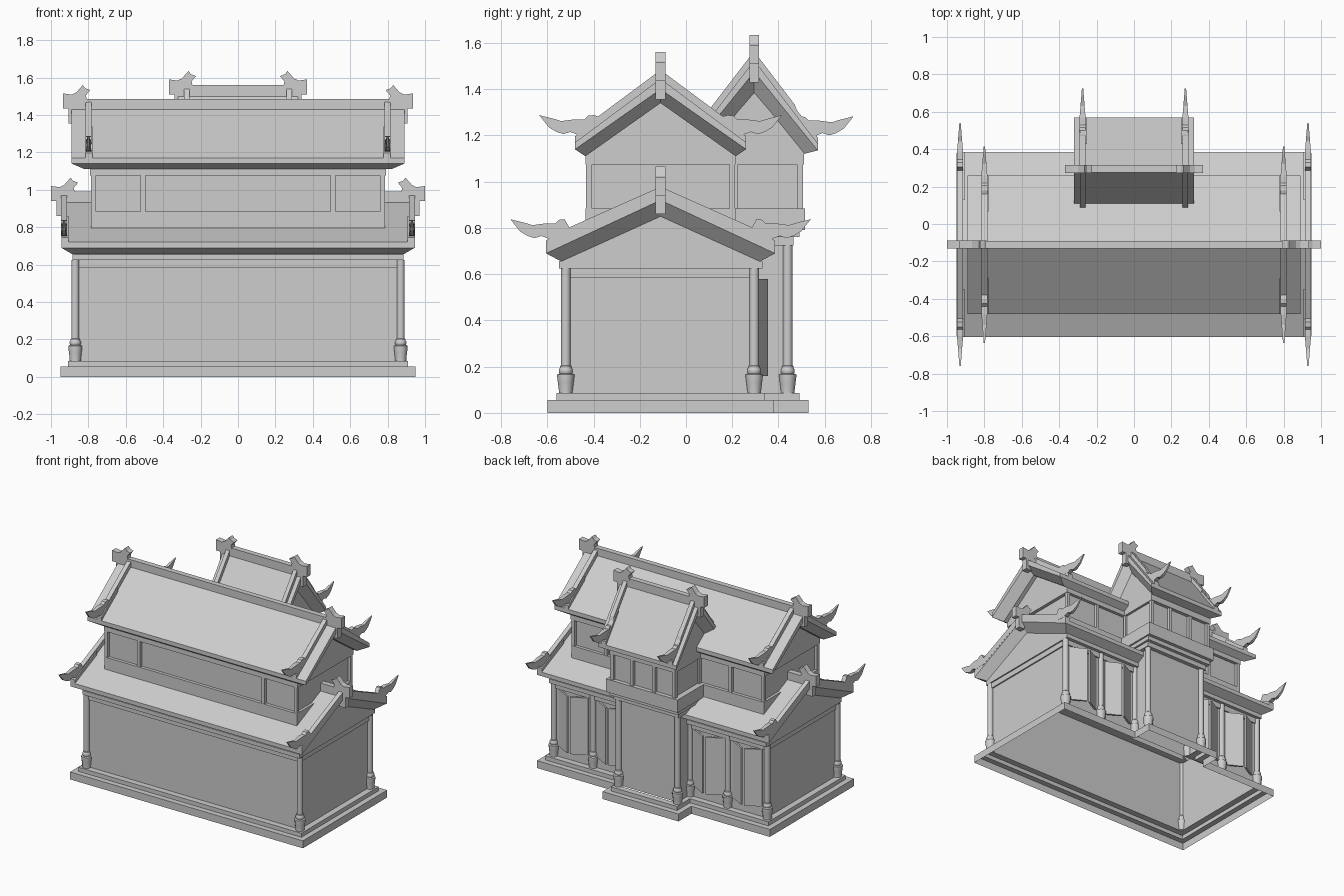
import bpy, bmesh, math

cube = bpy.data.objects.get("Cube")
if cube:
    bpy.data.objects.remove(cube, do_unlink=True)

stone = bpy.data.materials.new("plain_grey")
stone.use_nodes = True
GREY = (0.61, 0.61, 0.61, 1)
stone.diffuse_color = GREY
stone.node_tree.nodes["Principled BSDF"].inputs["Base Color"].default_value = GREY


def mesh(name, verts, faces):
    me = bpy.data.meshes.new(name)
    me.from_pydata(verts, [], faces)
    bm = bmesh.new()
    bm.from_mesh(me)
    bmesh.ops.recalc_face_normals(bm, faces=bm.faces)
    bm.to_mesh(me)
    bm.free()
    me.materials.append(stone)
    ob = bpy.data.objects.new(name, me)
    bpy.context.collection.objects.link(ob)
    return ob


def loft(name, loops, capped):
    """Join rings of points that all have the same length."""
    n = len(loops[0])
    verts = [p for loop in loops for p in loop]
    faces = [(k * n + i, k * n + (i + 1) % n, (k + 1) * n + (i + 1) % n, (k + 1) * n + i)
             for k in range(len(loops) - 1) for i in range(n)]
    if capped:
        faces += [tuple(range(n)), tuple(range(len(verts) - n, len(verts)))]
    return mesh(name, verts, faces)


def prism(name, outline, a, b, axis="x"):
    """Extrude an outline along x (points are y, z), y (x, z) or z (x, y)."""
    place = {"x": lambda p, t: (t, p[0], p[1]),
             "y": lambda p, t: (p[0], t, p[1]),
             "z": lambda p, t: (p[0], p[1], t)}[axis]
    return loft(name, [[place(p, t) for p in outline] for t in (a, b)], True)


def box(name, x0, x1, y0, y1, z0, z1):
    return prism(name, [(x0, y0), (x1, y0), (x1, y1), (x0, y1)], z0, z1, "z")


def walls(name, x, y0, y1, steps):
    """Upright shell, open above and below; steps are (inset, height)."""
    loft(name, [[(-x + o, y0 + o, z), (x - o, y0 + o, z), (x - o, y1 - o, z), (-x + o, y1 - o, z)]
                for o, z in steps], False)


def plinth(name, steps):
    """Stepped hollow base whose plan bulges out behind for the porch."""
    def plan(o):
        half = [(.95 - o, -.6 + o), (.95 - o, .38 - o), (.31 - o, .38 - o), (.31 - o, .53 - o)]
        return half + [(-x, y) for x, y in reversed(half)]
    loft(name, [[(x, y, z) for x, y in plan(o)] for o, z in steps], False)


def column(name, x, y, top):
    profile = [(.03, .085), (.03, .098), (.034, .13), (.037, .155), (.037, .166), (.027, .17),
               (.03, .178), (.03, .188), (.025, .195), (.025, .202), (.021, .206), (.021, top)]
    n = 12
    ob = loft(name, [[(x + r * math.cos(k * math.tau / n), y + r * math.sin(k * math.tau / n), z)
                      for k in range(n)] for r, z in profile], False)
    bpy.ops.object.select_all(action="DESELECT")
    ob.select_set(True)
    bpy.context.view_layer.objects.active = ob
    bpy.ops.object.shade_smooth_by_angle(angle=math.radians(35))


def posts(name, xs, y, z0, z1):
    for px in xs:
        box(name, px - .0125, px + .0125, y - .0125, y + .0125, z0, z1)


def roof(name, yc, levels, ridge_z):
    """Gabled slab with a tapering underside; levels are (x, half depth, apex, eave)."""
    verts = [(sx * x, yc + sy * h, za if sy == 0 else ze)
             for x, h, za, ze in levels for sx in (-1, 1) for sy in (-1, 0, 1)]
    loop = [0, 1, 2, 5, 4, 3]
    faces = [(0, 1, 4, 3), (1, 2, 5, 4), (12, 13, 16, 15), (13, 14, 17, 16)]
    for lv in (0, 6):
        for i in range(6):
            a, b = loop[i] + lv, loop[(i + 1) % 6] + lv
            faces.append((a, b, b + 6, a + 6))
    mesh(name, verts, faces)
    x, h, za, ze = levels[0]
    box(name + "_ridge", -x, x, yc - .02, yc + .02, za - .03, ridge_z)


def gable(name, x, yc, h, zb, ze, za):
    prism(name, [(yc - h, zb), (yc + h, zb), (yc + h, ze), (yc, za), (yc - h, ze)], -x, x)


def verge(name, x, yc, half, apex, eave, sides):
    """Raised strip down the roof slope ending in a pointed, upturned horn."""
    m = (apex - eave) / half
    pts = [(-half, apex - eave + .038), (-.1, m * .1 + .038), (-.08, .118), (-.055, .115),
           (-.04, .1), (0, .1), (.06, .092), (.085, .1), (.155, .118), (.113, .065),
           (.08, .045), (.05, .036), (.02, .045), (-.02, .03),
           (-.1, m * .1 - .015), (-half, apex - eave - .015)]
    step = [(-.52 * half, .52 * half * m + z) for z in (-.01, .026)] + [(0, .026), (0, -.01)]
    for s in sides:
        for sx in (-1, 1):
            loft(name, [[(sx * x + side * min(.016, .016 - .08 * o), yc + s * (half + o), eave + z)
                         for o, z in pts] for side in (-1, 1)], True)
            prism(name + "_step", [(yc + s * (half + o), eave + z) for o, z in step],
                  sx * (x - .023), sx * (x + .015))


def finials(name, x, yc, r):
    """Forked ornament at each ridge end."""
    pts = [(0, .03), (-.045, .024), (-.07, .035), (-.105, .075), (-.118, .058), (-.145, .048),
           (-.122, .02), (-.13, -.02), (-.08, -.03), (-.078, -.13), (-.03, -.13),
           (-.03, -.05), (0, -.05)]
    for s in (-1, 1):
        prism(name, [(s * (x + dx), r + dz) for dx, dz in pts], yc - .021, yc + .021, "y")


# Stepped plinth
plinth("plinth", [(0, 0), (0, .055), (.04, .055), (.04, .085), (.085, .085)])

# Lower storey
MID = -.11
walls("main_walls", .865, -.515, .295, [(0, .085), (0, .63)])
walls("main_lintel", .865, -.515, .295, [(0, .585), (-.01, .585), (-.01, .63)])
gable("main_gable", .885, MID, .44, .625, .655, .85)
for s in (-1, 1):
    for x, y in ((.87, -.52), (.87, .295), (.55, .295), (.24, .295)):
        column("main_column", s * x, y, .625)
    # Pairs of shutters standing ajar between the rear columns
    for centre in (.71, .395):
        for d in (-1, 1):
            hinge, tip = centre + d * .12, centre + d * .012
            prism("shutter", [(s * hinge, .297), (s * tip, .355),
                              (s * (tip - d * .005), .343), (s * (hinge - d * .005), .285)],
                  .16, .58, "z")

# Lower roof
roof("lower_roof", MID, [(.945, .495, .94, .72), (.945, .495, .92, .69),
                         (.885, .43, .85, .655)], .99)
verge("lower_verge", .93, MID, .495, .94, .72, (-1, 1))
finials("lower_finial", 1, MID, .99)

# Upper storey with recessed panels
box("upper_base", -.785, .785, -.435, .215, .76, .885)
box("upper_walls", -.765, .765, -.412, .192, .88, 1.09)
gable("upper_gable", .79, MID, .325, 1.075, 1.11, 1.34)
for y in (-.42, .2):
    posts("upper_post", (-.7725, -.508, .508, .7725), y, .88, 1.08)

# Upper roof
roof("upper_roof", MID, [(.89, .37, 1.445, 1.17), (.89, .37, 1.4, 1.14),
                         (.82, .325, 1.34, 1.11)], 1.485)
verge("upper_verge", .8, MID, .37, 1.445, 1.17, (-1, 1))
finials("upper_finial", .935, MID, 1.485)

# Rear porch tower
PORCH = .295
walls("porch_walls", .235, .25, .435, [(0, .085), (0, .75)])
for s in (-1, 1):
    column("porch_column", s * .24, .44, .74)
box("porch_ledge_bottom", -.265, .265, .2, .465, .725, .762)
box("porch_ledge_middle", -.28, .28, .2, .49, .76, .792)
box("porch_ledge", -.292, .292, .15, .515, .79, .885)
box("porch_upper_walls", -.25, .25, .1, .485, .88, 1.09)
posts("porch_post", (-.2525, -.09, .09, .2525), .4925, .88, 1.08)
posts("porch_inner_post", (-.2525, .2525), .212, .88, 1.08)
gable("porch_gable", .268, PORCH, .215, 1.075, 1.135, 1.385)
roof("porch_roof", PORCH, [(.32, .275, 1.525, 1.165), (.32, .275, 1.475, 1.135),
                           (.265, .215, 1.385, 1.12)], 1.56)
verge("porch_verge", .275, PORCH, .275, 1.525, 1.165, (1,))
for s in (-1, 1):
    prism("porch_front_verge", [(PORCH, 1.565), (.08, 1.285), (.08, 1.215), (PORCH, 1.5)],
          s * .275 - .015, s * .275 + .015)
finials("porch_finial", .37, PORCH, 1.56)
